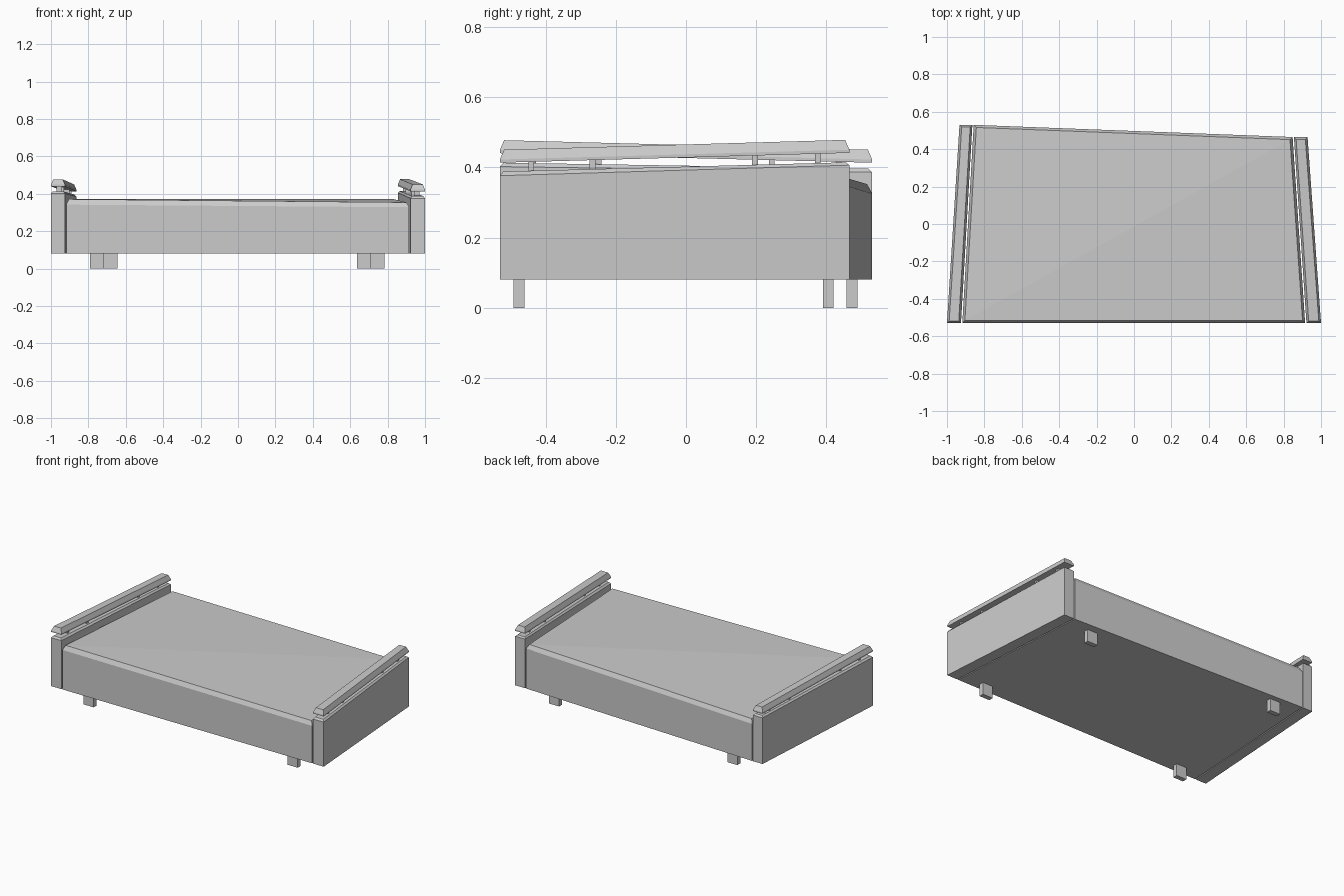
import bpy

if "Cube" in bpy.data.objects:
    bpy.data.objects.remove(bpy.data.objects["Cube"], do_unlink=True)

grey = bpy.data.materials.new("light_grey")
grey.use_nodes = True
grey.diffuse_color = (0.6, 0.6, 0.6, 1)
grey.node_tree.nodes["Principled BSDF"].inputs["Base Color"].default_value = (0.6, 0.6, 0.6, 1)

# Corner order everywhere: front-left, front-right, back-right, back-left seen from above
SIGNS = [(-1, -1), (1, -1), (1, 1), (-1, 1)]


def block(name, corners, bottom, shoulder, top, inset=0.0, split_top=False):
    """Four-sided block with a chamfer between its shoulder and its top."""
    verts = [(x, y, z) for (x, y), z in zip(corners, bottom)]
    verts += [(x, y, z) for (x, y), z in zip(corners, shoulder)]
    verts += [(x - sx * inset, y - sy * inset, z)
              for (x, y), (sx, sy), z in zip(corners, SIGNS, top)]
    faces = [(3, 2, 1, 0)]
    for ring in (0, 4):
        for i in range(4):
            j = (i + 1) % 4
            faces.append((ring + i, ring + j, ring + 4 + j, ring + 4 + i))
    faces += [(8, 9, 10), (8, 10, 11)] if split_top else [(8, 9, 10, 11)]
    mesh = bpy.data.meshes.new(name)
    mesh.from_pydata(verts, [], faces)
    mesh.materials.append(grey)
    obj = bpy.data.objects.new(name, mesh)
    bpy.context.collection.objects.link(obj)
    return obj


def box(name, x, y, z0, z1, wx, wy):
    corners = [(x + sx * wx / 2, y + sy * wy / 2) for sx, sy in SIGNS]
    mid = (z0 + z1) / 2
    block(name, corners, [z0] * 4, [mid] * 4, [z1] * 4)


def slope(front, back):
    return [front, front, back, back]


def lerp(a, b, t):
    return a + (b - a) * t


BASE = 0.08
FRONT = -0.53

# Skewed seat with a slightly warped, chamfered top
block("seat",
      [(-0.918, FRONT), (0.915, FRONT), (0.848, 0.465), (-0.857, 0.53)],
      [BASE] * 4,
      [0.342, 0.328, 0.345, 0.325],
      [0.371, 0.354, 0.371, 0.352],
      inset=0.014, split_top=True)

# Side panels with a floating rail on short posts; heights are (front, back)
sides = {
    "right": dict(sign=-1, back=0.53, outer=0.933, inner=0.864,
                  edge=(0.402, 0.386), top=(0.413, 0.396), rail=(0.440, 0.413)),
    "left": dict(sign=1, back=0.465, outer=0.928, inner=0.855,
                 edge=(0.376, 0.406), top=(0.388, 0.414), rail=(0.413, 0.441)),
}
for side, s in sides.items():
    outer, inner, back = s["outer"], s["inner"], s["back"]
    if s["sign"] < 0:
        corners = [(-1, FRONT), (-0.925, FRONT), (-inner, back), (-outer, back)]
    else:
        corners = [(0.922, FRONT), (1, FRONT), (outer, back), (inner, back)]
    block(side + "_side_panel", corners, [BASE] * 4,
          slope(*s["edge"]), slope(*s["top"]), inset=0.01)

    low, high = s["rail"]
    block(side + "_rail", corners, slope(low, high),
          slope(low + 0.009, high + 0.009),
          slope(low + 0.037, high + 0.037), inset=0.012)

    for n, t in enumerate((0.09, 0.265, 0.73, 0.91), 1):
        x = s["sign"] * lerp(0.962, (outer + inner) / 2, t)
        box(f"{side}_rail_post_{n}", x, lerp(FRONT, back, t),
            lerp(*s["top"], t) - 0.008, lerp(*s["rail"], t) + 0.008, 0.03, 0.016)

# Feet
for name, x, y in [("front_right_foot", -0.753, -0.475), ("front_left_foot", 0.745, -0.475),
                   ("back_right_foot", -0.682, 0.473), ("back_left_foot", 0.674, 0.405)]:
    box(name, x, y, 0, BASE + 0.005, 0.074, 0.031)
